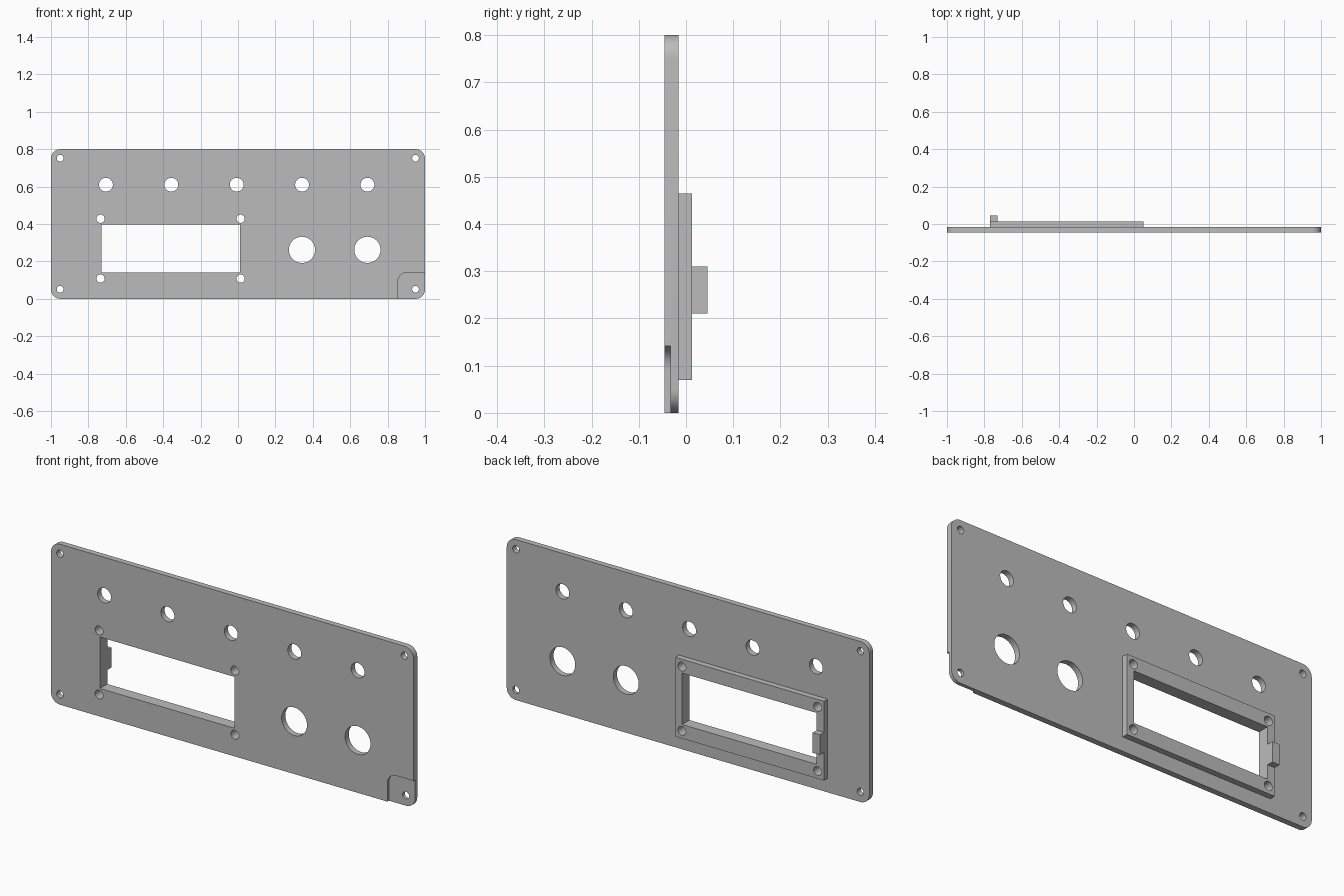
import bpy
import bmesh
from math import cos, sin, pi

if "Cube" in bpy.data.objects:
    bpy.data.objects.remove(bpy.data.objects["Cube"])

# Single plain material
grey = bpy.data.materials.new("panel grey")
grey.use_nodes = True
colour = (0.5, 0.5, 0.5, 1)
grey.diffuse_color = colour
grey.node_tree.nodes["Principled BSDF"].inputs["Base Color"].default_value = colour

FRONT, STEP, MID, BACK, TAB = -0.045, -0.033, -0.016, 0.013, 0.045


def rounded_rect(x0, x1, z0, z1, radii=(0, 0, 0, 0), steps=10):
    """Outline with radii in order: top right, top left, bottom left, bottom right."""
    corners = [(x1, z1, -1, -1), (x0, z1, 1, -1), (x0, z0, 1, 1), (x1, z0, -1, 1)]
    pts = []
    for i, ((x, z, sx, sz), r) in enumerate(zip(corners, radii)):
        if r == 0:
            pts.append((x, z))
            continue
        for k in range(steps + 1):
            a = (i + k / steps) * pi / 2
            pts.append((x + sx * r + r * cos(a), z + sz * r + r * sin(a)))
    return pts


def circle(x, z, r, n=40):
    return [(x + r * cos(2 * pi * k / n), z + r * sin(2 * pi * k / n)) for k in range(n)]


def prism(name, outlines, y0, y1):
    """Extrude flat outlines from y0 back to y1 as one object."""
    bm = bmesh.new()
    for pts in outlines:
        face = bm.faces.new([bm.verts.new((x, y0, z)) for x, z in pts])
        ext = bmesh.ops.extrude_face_region(bm, geom=[face])
        moved = [v for v in ext["geom"] if isinstance(v, bmesh.types.BMVert)]
        bmesh.ops.translate(bm, verts=moved, vec=(0, y1 - y0, 0))
    bmesh.ops.recalc_face_normals(bm, faces=bm.faces)
    mesh = bpy.data.meshes.new(name)
    bm.to_mesh(mesh)
    bm.free()
    mesh.materials.append(grey)
    obj = bpy.data.objects.new(name, mesh)
    bpy.context.collection.objects.link(obj)
    return obj


def combine(obj, other, operation):
    """Apply a boolean and discard the helper."""
    mod = obj.modifiers.new(operation.lower(), "BOOLEAN")
    mod.operation, mod.object, mod.solver = operation, other, "EXACT"
    bpy.context.view_layer.objects.active = obj
    bpy.ops.object.modifier_apply(modifier=mod.name)
    bpy.data.objects.remove(other)


# Rounded plate, with the raised display frame and its side tab behind it
panel = prism("front_panel", [rounded_rect(-1, 1, 0, 0.8, [0.05] * 4)], FRONT, MID)
frame = prism("display_frame", [rounded_rect(-0.77, 0.05, 0.07, 0.465)], MID, BACK)
tab = prism("frame_tab", [rounded_rect(-0.77, -0.73, 0.21, 0.31)], BACK, TAB)
combine(panel, frame, "UNION")
combine(panel, tab, "UNION")

# Display window, indicator holes, knob holes and screw holes
holes = [rounded_rect(-0.73, 0.012, 0.14, 0.396)]
holes += [circle(-0.706 + 0.3495 * i, 0.61, 0.037) for i in range(5)]
holes += [circle(x, 0.262, 0.07) for x in (0.342, 0.692)]
holes += [circle(x, z, 0.018) for x in (-0.951, 0.949) for z in (0.051, 0.752)]
holes += [circle(x, z, 0.022) for x in (-0.735, 0.014) for z in (0.108, 0.428)]
combine(panel, prism("hole_cutter", holes, -0.2, BACK + 0.01), "DIFFERENCE")

# Shallow recess in the lower left front corner
recess = rounded_rect(0.855, 1.1, -0.1, 0.142, (0, 0.05, 0, 0))
combine(panel, prism("recess_cutter", [recess], -0.2, STEP), "DIFFERENCE")

bpy.ops.object.select_all(action="DESELECT")
panel.select_set(True)
bpy.context.view_layer.objects.active = panel
bpy.ops.object.shade_smooth_by_angle(angle=pi / 6)
